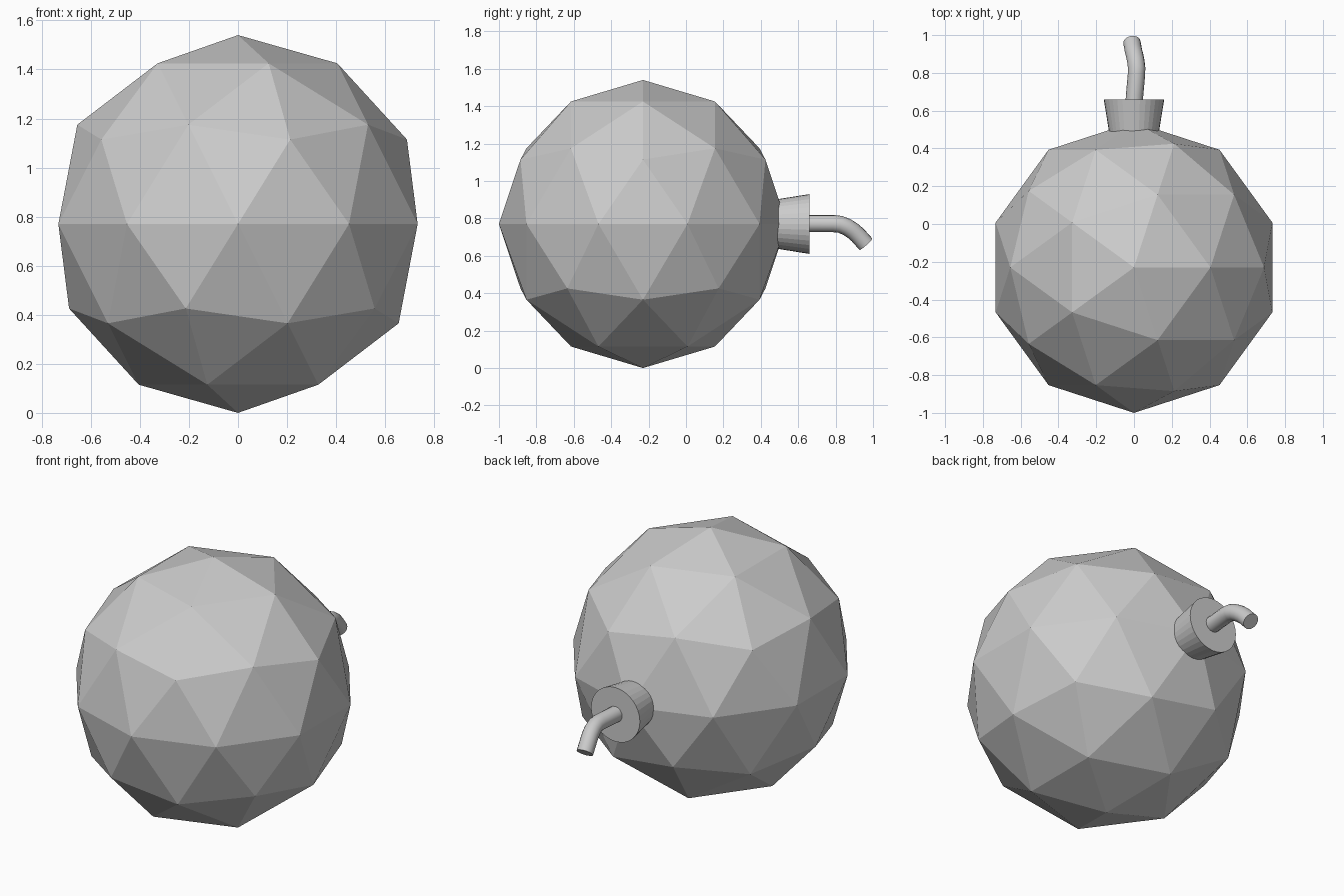
import bpy
import math

if "Cube" in bpy.data.objects:
    bpy.data.objects.remove(bpy.data.objects["Cube"])

RADIUS = 0.77
CENTRE_Y = -0.23

# Faceted round body
bpy.ops.mesh.primitive_ico_sphere_add(subdivisions=2, radius=RADIUS,
                                      location=(0, CENTRE_Y, RADIUS))
bpy.context.object.name = "body"

# Flared collar pointing to the back
y0, y1 = 0.45, 0.66
bpy.ops.mesh.primitive_cone_add(vertices=32, radius1=0.126, radius2=0.16,
                                depth=y1 - y0,
                                location=(0, (y0 + y1) / 2, RADIUS),
                                rotation=(-math.pi / 2, 0, 0))
bpy.context.object.name = "collar"

# Drooping fuse swept along a short path
path = [(0.0, 0.62, 0.772), (0.003, 0.68, 0.772), (0.013, 0.79, 0.772),
        (0.014, 0.825, 0.768), (0.010, 0.86, 0.754), (0.004, 0.89, 0.735),
        (-0.003, 0.918, 0.711), (-0.011, 0.962, 0.662)]
curve = bpy.data.curves.new("fuse", "CURVE")
curve.dimensions = "3D"
curve.bevel_depth = 0.046
curve.bevel_resolution = 6
curve.use_fill_caps = True
spline = curve.splines.new("POLY")
spline.points.add(len(path) - 1)
for point, co in zip(spline.points, path):
    point.co = (*co, 1)
fuse = bpy.data.objects.new("fuse", curve)
bpy.context.collection.objects.link(fuse)

# Turn the fuse into a mesh with smooth sides and a sharp end
bpy.ops.object.select_all(action="DESELECT")
fuse.select_set(True)
bpy.context.view_layer.objects.active = fuse
bpy.ops.object.convert(target="MESH")
bpy.ops.object.shade_smooth_by_angle(angle=math.radians(40))
